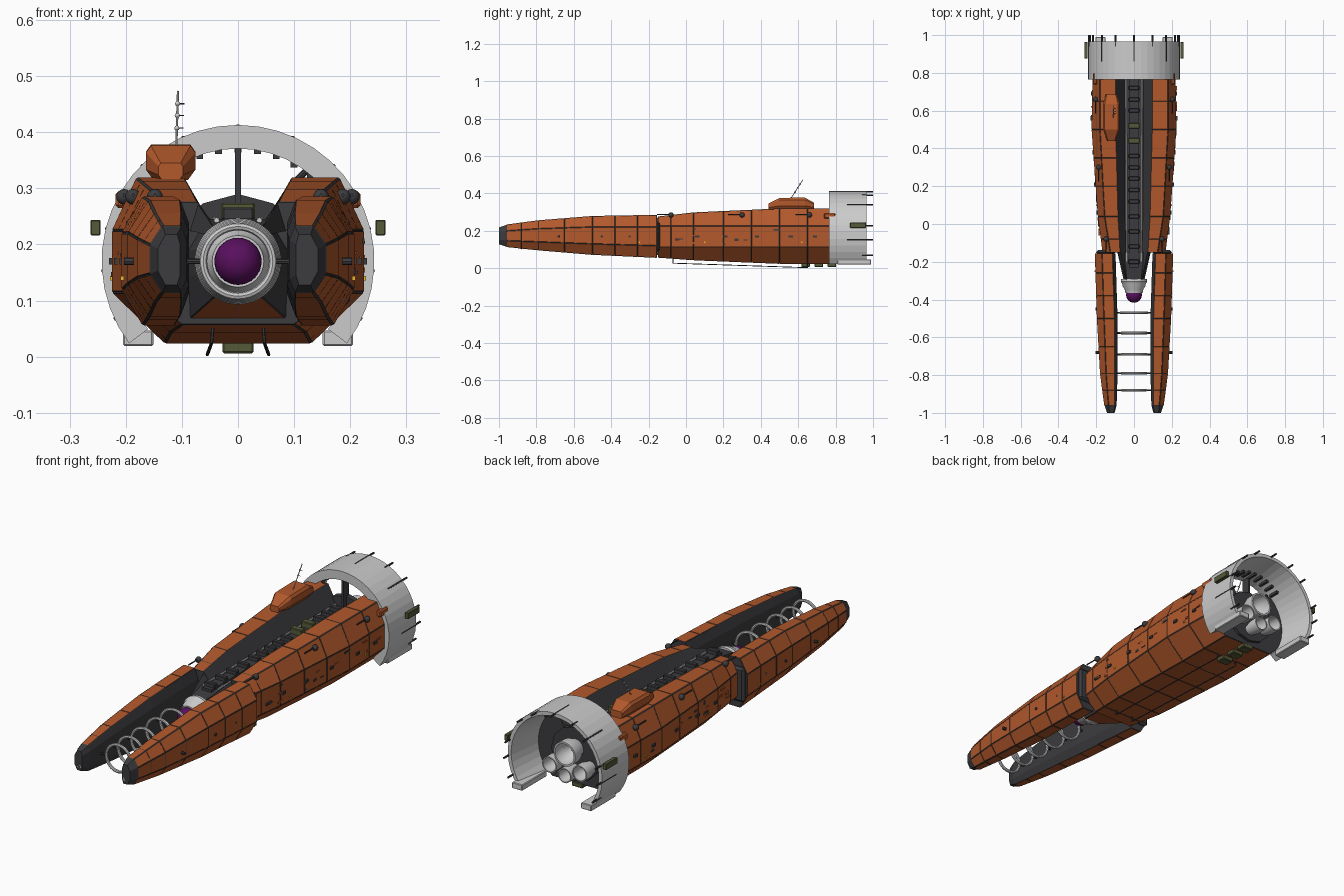
import bpy, bmesh, math, random
from mathutils import Vector

if "Cube" in bpy.data.objects:
    bpy.data.objects.remove(bpy.data.objects["Cube"])

random.seed(4)


def mat(name, r, g, b):
    m = bpy.data.materials.new(name)
    m.diffuse_color = (r, g, b, 1)
    m.use_nodes = True
    m.node_tree.nodes["Principled BSDF"].inputs["Base Color"].default_value = m.diffuse_color
    return m


ORANGE = mat("orange_paint", 0.45, 0.10, 0.025)
DARK = mat("dark_metal", 0.045, 0.045, 0.05)
OLIVE = mat("olive_crate", 0.09, 0.10, 0.04)
PURPLE = mat("purple_glow", 0.10, 0.005, 0.11)
YELLOW = mat("yellow_lamp", 0.8, 0.5, 0.03)


def finish(name, bm, mats=()):
    me = bpy.data.meshes.new(name)
    bmesh.ops.recalc_face_normals(bm, faces=bm.faces[:])
    bm.to_mesh(me)
    bm.free()
    for m in mats:
        me.materials.append(m)
    ob = bpy.data.objects.new(name, me)
    bpy.context.collection.objects.link(ob)
    return ob


def loft(name, sections, mats=(), dark=lambda i, j: False, trim=0.0, closed=False):
    """Skin a list of closed sections; orange panels get a dark inset border."""
    bm = bmesh.new()
    rows = [[bm.verts.new(p) for p in s] for s in sections]
    n, panels = len(rows[0]), []
    for i in range(len(rows) - (0 if closed else 1)):
        a, b = rows[i], rows[(i + 1) % len(rows)]
        for j in range(n):
            k = (j + 1) % n
            f = bm.faces.new((a[j], a[k], b[k], b[j]))
            if dark(i, j):
                f.material_index = 1
            else:
                panels.append(f)
    if not closed:
        for r in (rows[0], rows[-1]):
            bm.faces.new(r).material_index = 1 if len(mats) > 1 else 0
    if trim:
        bmesh.ops.recalc_face_normals(bm, faces=bm.faces[:])
        rim = bmesh.ops.inset_individual(bm, faces=panels, thickness=trim, depth=0.0015)
        for f in rim["faces"]:
            f.material_index = 1
    return finish(name, bm, mats)


def lathe(name, profile, x=0, z=0.17, seg=32, m=None):
    """Spin (radius, y) profile about an axis along y; the profile is a closed loop."""
    secs = []
    for i in range(seg):
        t = 2 * math.pi * i / seg
        secs.append([(x + r * math.cos(t), y, z + r * math.sin(t)) for r, y in profile])
    ob = loft(name, secs, [m] if m else [], closed=True)
    bpy.context.view_layer.objects.active = ob
    bpy.ops.object.select_all(action='DESELECT')
    ob.select_set(True)
    bpy.ops.object.shade_smooth_by_angle(angle=math.radians(35))
    return ob


def box(name, c, s, m=None, bevel=0.0):
    bm = bmesh.new()
    bmesh.ops.create_cube(bm, size=1)
    for v in bm.verts:
        v.co = Vector((c[0] + v.co.x * s[0], c[1] + v.co.y * s[1], c[2] + v.co.z * s[2]))
    if bevel:
        bmesh.ops.bevel(bm, geom=bm.edges[:], offset=bevel, segments=1, affect='EDGES')
    return finish(name, bm, [m] if m else [])


def rod(name, a, b, r, m=None, seg=8):
    a, b = Vector(a), Vector(b)
    q = Vector((0, 0, 1)).rotation_difference(b - a)
    secs = [[p + q @ Vector((r * math.cos(2 * math.pi * i / seg), r * math.sin(2 * math.pi * i / seg), 0))
             for i in range(seg)] for p in (a, b)]
    return loft(name, secs, [m] if m else [])


def ball(name, c, r, m=None, u=12, v=8):
    bm = bmesh.new()
    bmesh.ops.create_uvsphere(bm, u_segments=u, v_segments=v, radius=r)
    bmesh.ops.translate(bm, verts=bm.verts, vec=c)
    for f in bm.faces:
        f.smooth = True
    return finish(name, bm, [m] if m else [])


def stations(keys, ys):
    """Linear interpolation of key rows (y, values...) at each y."""
    out = []
    for y in ys:
        for a, b in zip(keys, keys[1:]):
            if a[0] <= y <= b[0]:
                t = (y - a[0]) / (b[0] - a[0])
                out.append([p + (q - p) * t for p, q in zip(a, b)])
                break
    return out


# Main hull: y, floor half width, inner rim x, top outer x, side x, bottom x, rim z, bottom z
hull_keys = [(-0.15, 0.042, 0.072, 0.125, 0.165, 0.10, 0.275, 0.058),
             (0.04, 0.047, 0.083, 0.155, 0.190, 0.12, 0.297, 0.044),
             (0.50, 0.05, 0.095, 0.180, 0.223, 0.13, 0.318, 0.025),
             (0.80, 0.05, 0.095, 0.180, 0.218, 0.13, 0.318, 0.025)]
hull = []
for y, f, xi, xt, xs, xb, zt, zb in stations(hull_keys, (-0.15, -0.08, 0.04, 0.2, 0.35, 0.5, 0.65, 0.8)):
    half = [(f, 0.235), (xi, zt), (xt, zt), (xs, 0.225), (xs, 0.115), (xb, zb)]
    hull.append([(x, y, z) for x, z in half] + [(-x, y, z) for x, z in reversed(half)])
loft("main_hull", hull, [ORANGE, DARK], lambda i, j: j in (0, 10, 11), 0.003)

# Dark nose wedge between the prongs, with an orange chin
nose = []
for y, a, w, b, zt, zb in ((-0.31, 0.035, 0.052, 0.035, 0.225, 0.115), (-0.15, 0.055, 0.088, 0.085, 0.245, 0.07)):
    half = [(a, zt), (w, 0.19), (w, 0.145), (b, zb)]
    nose.append([(x, y, z) for x, z in half] + [(-x, y, z) for x, z in reversed(half)])
loft("nose_wedge", nose, [ORANGE, DARK], lambda i, j: j != 3, 0.003)
for s in (-1, 1):
    loft("trench_cheek", [[(s * 0.035, -0.30, 0.215), (s * 0.04, -0.30, 0.225), (s * 0.045, -0.30, 0.215)],
                          [(s * 0.042, -0.14, 0.235), (s * 0.073, -0.14, 0.274), (s * 0.088, -0.14, 0.225)]], [DARK])

# Front prongs: y, inner x, outer x, bottom z, top z
prong_keys = [(-1.0, 0.103, 0.143, 0.128, 0.218), (-0.96, 0.092, 0.156, 0.115, 0.232),
              (-0.8, 0.087, 0.178, 0.098, 0.254), (-0.5, 0.087, 0.195, 0.073, 0.278),
              (-0.155, 0.098, 0.206, 0.057, 0.284)]
for s in (-1, 1):
    secs = []
    for y, a, b, lo, hi in stations(prong_keys, (-1, -0.96, -0.88, -0.79, -0.65, -0.5, -0.38, -0.26, -0.155)):
        w, h = b - a, hi - lo
        pts = [(a, lo + h * .2), (a + w * .14, lo), (b - w * .34, lo), (b, lo + h * .28),
               (b, hi - h * .28), (b - w * .34, hi), (a + w * .14, hi), (a, hi - h * .2)]
        secs.append([(s * x, y, z) for x, z in pts])
    loft("front_prong", secs, [ORANGE, DARK], lambda i, j: j in (0, 6, 7) or i == 0, 0.003)
    box("prong_tip_plate", (s * 0.119, -0.997, 0.17), (0.026, 0.006, 0.056))
    box("prong_root_frame", (s * 0.15, -0.15, 0.17), (0.10, 0.024, 0.16), DARK, 0.01)
    for y in (-0.68, -0.45, -0.3):
        rod("prong_port", (s * 0.18, y, 0.17), (s * 0.203, y, 0.17), 0.007, DARK)

# Accelerator rings held between the prongs
for i, y in enumerate((-0.47, -0.577, -0.69, -0.79, -0.88)):
    r = 0.070 - 0.002 * i
    lathe("accelerator_ring", [(r + 0.007 * math.cos(t * math.pi / 4), y + 0.007 * math.sin(t * math.pi / 4))
                               for t in range(8)], seg=40)
    for s in (-1, 1):
        rod("ring_strut", (s * (r - 0.002), y, 0.17), (s * 0.096, y, 0.17), 0.005, DARK)

# Emitter at the nose
lathe("emitter_collar", [(0.03, -0.29), (0.068, -0.29), (0.07, -0.305), (0.062, -0.318), (0.060, -0.33),
                         (0.050, -0.345), (0.046, -0.365), (0.03, -0.365)])
ball("emitter_orb", (0, -0.375, 0.17), 0.042, PURPLE, 24, 16)

# Trench spine with ribs and crates
box("trench_spine", (0, 0.27, 0.238), (0.05, 1.0, 0.018), DARK)
for y in (-0.2, -0.12, -0.04, 0.04, 0.12, 0.18, 0.24, 0.30, 0.36, 0.60, 0.66, 0.72):
    box("trench_rib", (0, y, 0.255), (0.056, 0.022, 0.022), DARK, 0.003)
for y in (0.44, 0.52):
    box("trench_crate", (0, y, 0.259), (0.06, 0.03, 0.03), OLIVE, 0.003)
for s in (-1, 1):
    rod("trench_pipe", (s * 0.038, -0.2, 0.243), (s * 0.042, 0.78, 0.243), 0.005)

# Tail ring, open at the bottom
ring = []
for i in range(31):
    t = math.radians(-37 + 254 * i / 30)
    ring.append([(r * math.cos(t), y, 0.17 + r * math.sin(t)) for r, y in
                 ((0.243, 0.765), (0.243, 0.965), (0.226, 0.965), (0.201, 0.80), (0.201, 0.765))])
loft("tail_ring", ring)
for s in (-1, 1):
    box("ring_foot", (s * 0.178, 0.90, 0.033), (0.054, 0.18, 0.028), None, 0.003)
    box("ring_side_crate", (s * 0.254, 0.92, 0.23), (0.018, 0.085, 0.028), OLIVE, 0.002)
for k, d in enumerate((-25, -4, 14, 45, 66, 90, 114, 135, 166, 184, 205)):
    t, y0 = math.radians(d), 0.86 if k % 2 else 0.94
    c, n = math.cos(t), math.sin(t)
    rod("ring_fin", (0.240 * c, y0, 0.17 + 0.240 * n), (0.240 * c, 1.0, 0.17 + 0.240 * n), 0.0045, DARK, 6)
for d in range(50, 131, 10):
    t = math.radians(d)
    c, n = math.cos(t), math.sin(t)
    box("ring_inner_stud", (0.2 * c, 0.83, 0.17 + 0.2 * n), (0.012, 0.05, 0.012), DARK)
box("tail_strut_upper", (0, 0.79, 0.305), (0.011, 0.04, 0.14), DARK)
for s in (-1, 1):
    rod("tail_spoke", (s * 0.10, 0.79, 0.31), (s * 0.125, 0.79, 0.335), 0.006, DARK)
    box("ring_bracket", (s * 0.207, 0.768, 0.28), (0.022, 0.06, 0.03), ORANGE, 0.005)

# Engine bulkhead and nozzles
rod("engine_bulkhead", (0, 0.79, 0.165), (0, 0.815, 0.165), 0.125, DARK, 12)
for x, z, r in ((0, 0.195, 0.056), (-0.078, 0.125, 0.037), (0.078, 0.125, 0.037), (0, 0.095, 0.034)):
    lathe("engine_nozzle", [(r * 0.65, 0.80), (r, 0.85), (r, 0.895), (r * 0.86, 0.895), (r * 0.84, 0.85),
                            (r * 0.45, 0.815), (r * 0.3, 0.80)], x, z, 24)

# Command pod on the port shoulder, with its mast
pod = []
for y, w, lo, hi in ((0.44, 0.022, 0.315, 0.345), (0.50, 0.044, 0.315, 0.376), (0.635, 0.044, 0.315, 0.378), (0.685, 0.03, 0.315, 0.35)):
    h = hi - lo
    pod.append([(-0.12 + x, y, z) for x, z in ((-w * .7, lo), (-w, lo + h * .3), (-w, hi - h * .2), (-w * .8, hi),
                                               (w * .8, hi), (w, hi - h * .2), (w, lo + h * .3), (w * .7, lo))])
loft("command_pod", pod, [ORANGE])
rod("mast", (-0.11, 0.56, 0.372), (-0.107, 0.625, 0.473), 0.002)
for f in (0.35, 0.57, 0.78):
    p = Vector((-0.11, 0.56, 0.372)).lerp(Vector((-0.107, 0.625, 0.473)), f)
    ball("mast_knob", p, 0.0045)
    rod("mast_arm", p, p + Vector((0.012, 0, 0)), 0.001, DARK, 4)

# Gun turrets, side ports, lamps and hatches on both flanks
for s in (-1, 1):
    for y, x in ((-0.08, 0.148), (0.30, 0.187), (0.66, 0.203)):
        ball("turret", (s * x, y, 0.285), 0.014, DARK)
        rod("turret_barrel", (s * x, y, 0.288), (s * x, y - 0.075, 0.288), 0.003, DARK, 6)
    for y, x in ((0.06, 0.192), (0.21, 0.204), (0.38, 0.214), (0.56, 0.223), (0.69, 0.221)):
        box("side_vent", (s * x, y, 0.17), (0.014, 0.022, 0.012), DARK)
    for k in range(14):
        y = random.uniform(-0.05, 0.72)
        x = 0.19 + min(y - 0.04, 0.46) * 0.0717
        box("side_hatch", (s * x, y, random.uniform(0.13, 0.215)),
            (0.007, random.uniform(0.012, 0.04), random.uniform(0.004, 0.012)), random.choice((ORANGE, DARK)))
    for y, x in ((-0.25, 0.205), (0.10, 0.196), (0.62, 0.224)):
        box("side_lamp", (s * x, y, 0.14), (0.008, 0.008, 0.008), YELLOW)
    rod("belly_aerial", (s * 0.045, -0.07, 0.052), (s * 0.047, -0.07, 0.026), 0.003, DARK, 6)
    rod("belly_aerial", (s * 0.047, -0.07, 0.027), (s * 0.055, 0.65, 0.003), 0.0025, DARK, 6)
    rod("belly_aerial", (s * 0.055, 0.65, 0.003), (s * 0.045, 0.65, 0.03), 0.003, DARK, 6)

# Belly crates
for y in (0.64, 0.71, 0.78):
    box("belly_crate", (0, y, 0.017), (0.056, 0.045, 0.022), OLIVE, 0.003)
